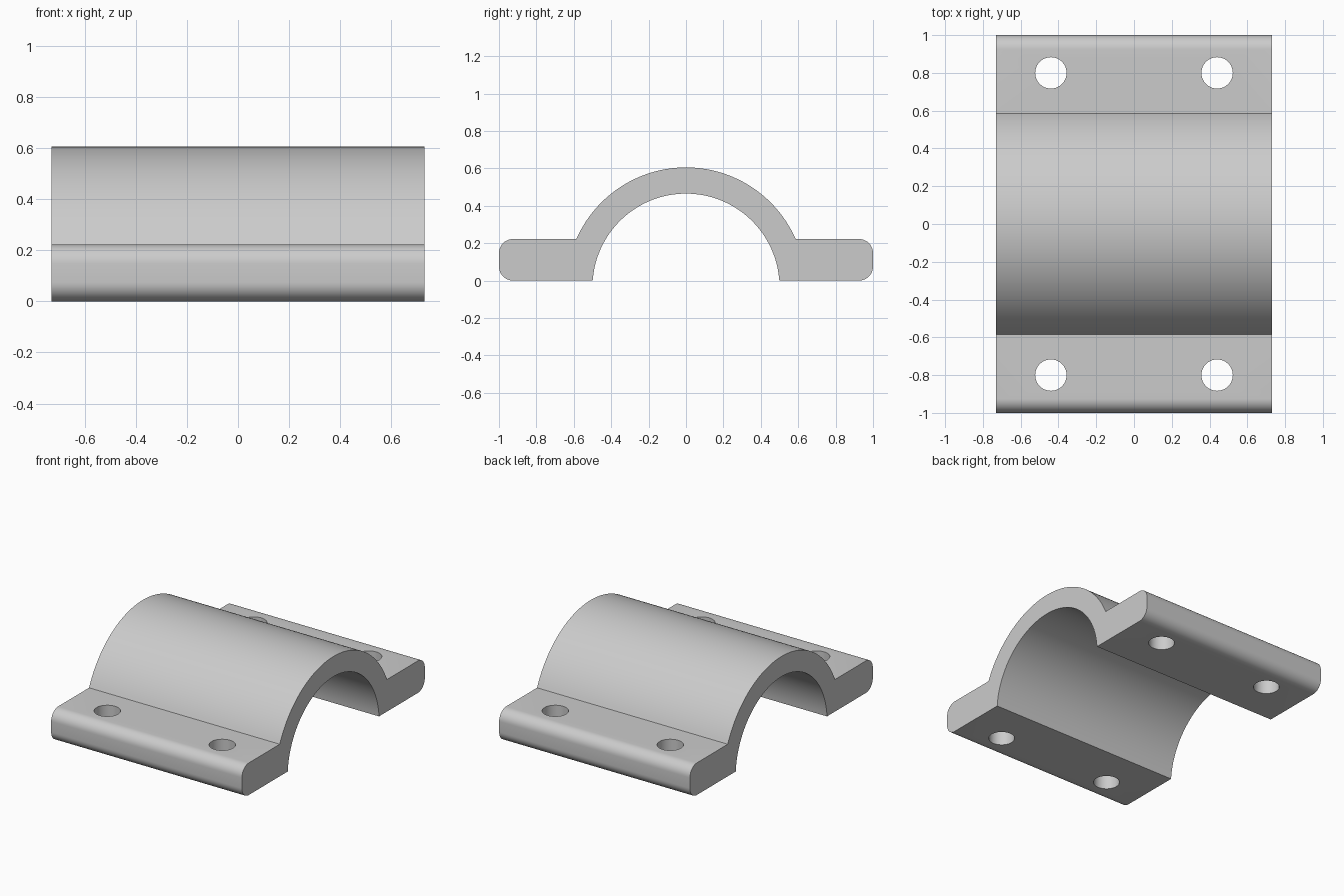
import bpy, bmesh
from math import radians, sin, cos, asin, pi

if "Cube" in bpy.data.objects:
    bpy.data.objects.remove(bpy.data.objects["Cube"])

HALF_X = 0.73
FLANGE_Z = 0.222
FILLET = 0.075
AXIS_Z = -0.035
R_IN, R_OUT = 0.5, 0.64
HOLE_X, HOLE_Y, HOLE_R = 0.44, 0.8, 0.083

grey = bpy.data.materials.new("plain grey")
grey.use_nodes = True
colour = (0.6, 0.6, 0.6, 1)
grey.diffuse_color = colour
grey.node_tree.nodes["Principled BSDF"].inputs["Base Color"].default_value = colour


def arc(cy, cz, r, start, end, steps):
    """Points (y, z) along a circular arc."""
    angles = [start + (end - start) * i / steps for i in range(steps + 1)]
    return [(cy + r * cos(a), cz + r * sin(a)) for a in angles]


def add_object(name, bm):
    bmesh.ops.recalc_face_normals(bm, faces=bm.faces)
    mesh = bpy.data.meshes.new(name)
    bm.to_mesh(mesh)
    bm.free()
    obj = bpy.data.objects.new(name, mesh)
    bpy.context.collection.objects.link(obj)
    mesh.materials.append(grey)
    return obj


# Cross-section: rounded flange ends, outer arch, inner arch
a_out = asin((FLANGE_Z - AXIS_Z) / R_OUT)
a_in = asin(-AXIS_Z / R_IN)
edge = 1 - FILLET
profile = arc(edge, FILLET, FILLET, -pi / 2, 0, 10)
profile += arc(edge, FLANGE_Z - FILLET, FILLET, 0, pi / 2, 10)
profile += arc(0, AXIS_Z, R_OUT, a_out, pi - a_out, 64)
profile += arc(-edge, FLANGE_Z - FILLET, FILLET, pi / 2, pi, 10)
profile += arc(-edge, FILLET, FILLET, pi, 1.5 * pi, 10)
profile += arc(0, AXIS_Z, R_IN, pi - a_in, a_in, 64)

# Saddle clamp body, extruded along x
bm = bmesh.new()
face = bm.faces.new([bm.verts.new((-HALF_X, y, z)) for y, z in profile])
swept = bmesh.ops.extrude_face_region(bm, geom=[face])["geom"]
bmesh.ops.translate(bm, vec=(2 * HALF_X, 0, 0),
                    verts=[v for v in swept if isinstance(v, bmesh.types.BMVert)])
clamp = add_object("saddle_clamp", bm)

# Four bolt holes through the flanges
bm = bmesh.new()
for sx in (-1, 1):
    for sy in (-1, 1):
        hole = bmesh.ops.create_cone(bm, cap_ends=True, segments=48,
                                     radius1=HOLE_R, radius2=HOLE_R, depth=1)
        bmesh.ops.translate(bm, verts=hole["verts"], vec=(sx * HOLE_X, sy * HOLE_Y, 0.1))
cutter = add_object("bolt_hole_cutter", bm)

cut = clamp.modifiers.new("bolt holes", "BOOLEAN")
cut.operation = "DIFFERENCE"
cut.solver = "EXACT"
cut.object = cutter
bpy.ops.object.select_all(action="DESELECT")
clamp.select_set(True)
bpy.context.view_layer.objects.active = clamp
bpy.ops.object.modifier_apply(modifier=cut.name)
bpy.data.objects.remove(cutter)

# Smooth curved surfaces, sharp edges kept
bpy.ops.object.shade_smooth_by_angle(angle=radians(25))
